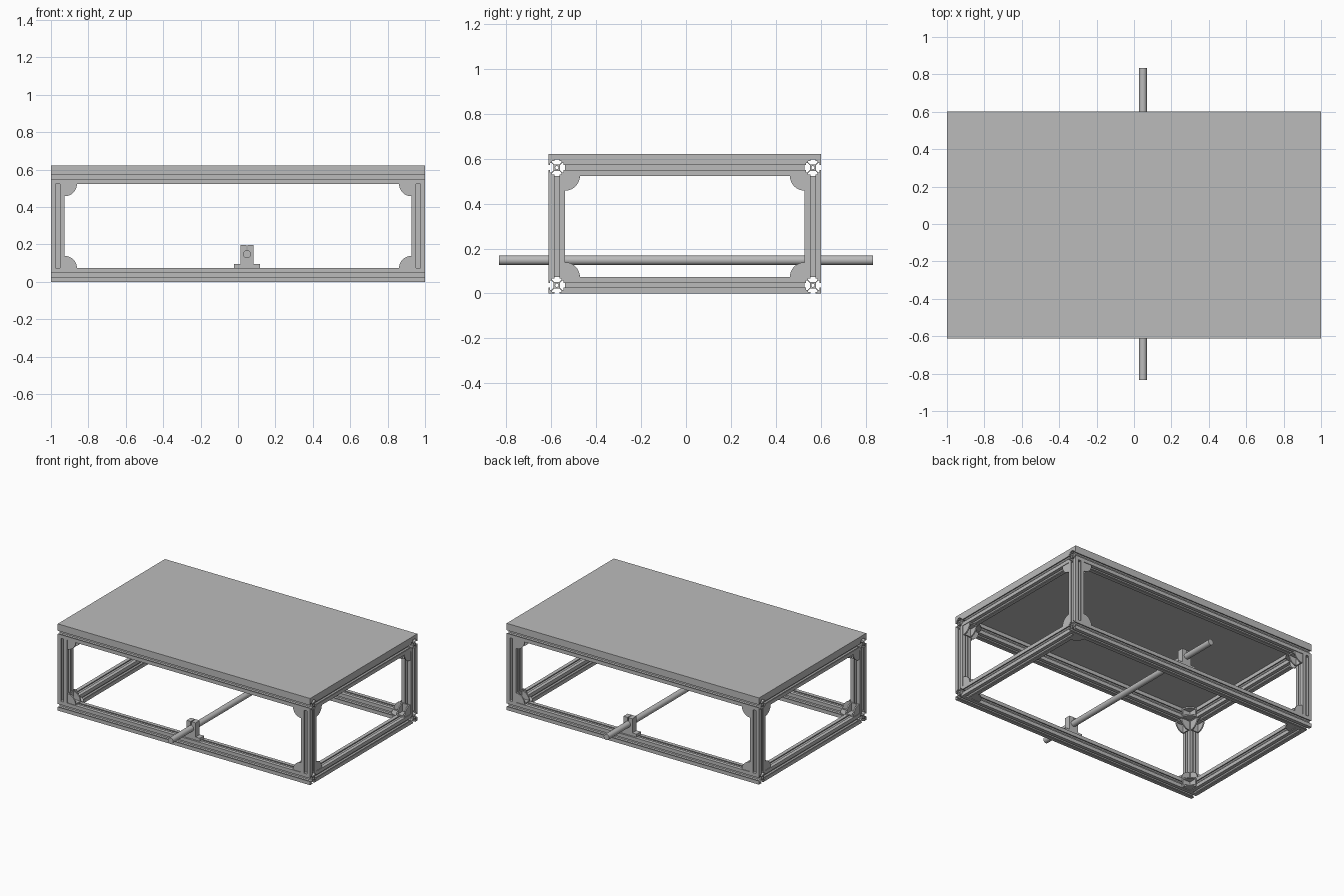
import bpy, bmesh, math
from mathutils import Matrix, Vector

cube = bpy.data.objects.get("Cube")
if cube:
    bpy.data.objects.remove(cube, do_unlink=True)

S = 0.073                  # beam section
H = S / 2
FRONT, BACK = -0.612, 0.602
MID_Y = (FRONT + BACK) / 2
FRAME_TOP, TOP = 0.597, 0.621
ROD_X, ROD_Z, ROD_R = 0.048, 0.148, 0.021

grey = bpy.data.materials.new("aluminium grey")
grey.use_nodes = True
colour = (0.5, 0.5, 0.5, 1)
grey.diffuse_color = colour
grey.node_tree.nodes["Principled BSDF"].inputs["Base Color"].default_value = colour


def place(name, mesh, matrix):
    if not mesh.materials:
        mesh.materials.append(grey)
    ob = bpy.data.objects.new(name, mesh)
    ob.matrix_world = matrix
    bpy.context.collection.objects.link(ob)
    return ob


def prism(loops, length):
    """Filled 2D outlines (inner loops become holes) extruded along local z."""
    curve = bpy.data.curves.new("outline", "CURVE")
    curve.dimensions = "2D"
    curve.fill_mode = "BOTH"
    curve.extrude = length / 2
    for loop in loops:
        spline = curve.splines.new("POLY")
        spline.points.add(len(loop) - 1)
        for point, (x, y) in zip(spline.points, loop):
            point.co = (x, y, 0, 1)
        spline.use_cyclic_u = True
        spline.use_smooth = False
    helper = bpy.data.objects.new("outline", curve)
    bpy.context.collection.objects.link(helper)
    graph = bpy.context.evaluated_depsgraph_get()
    mesh = bpy.data.meshes.new_from_object(helper.evaluated_get(graph))
    bpy.data.objects.remove(helper, do_unlink=True)
    return mesh


def arc(radius, start, end, steps):
    angles = [math.radians(start + (end - start) * i / steps) for i in range(steps + 1)]
    return [(radius * math.cos(a), radius * math.sin(a)) for a in angles]


def axes(a, b, origin):
    a, b = Vector(a), Vector(b)
    m = Matrix((a, b, a.cross(b))).transposed().to_4x4()
    m.translation = origin
    return m


def box(name, low, high):
    low, high = Vector(low), Vector(high)
    bm = bmesh.new()
    bmesh.ops.create_cube(bm, size=1)
    bmesh.ops.scale(bm, vec=high - low, verts=bm.verts)
    mesh = bpy.data.meshes.new(name)
    bm.to_mesh(mesh)
    bm.free()
    return place(name, mesh, Matrix.Translation((low + high) / 2))


# Slotted beam section: one quarter repeated four times, with a round bore
quarter = [(1, -1), (1, -0.3), (0.82, -0.3), (0.82, -0.58), (0.66, -0.58), (0.38, -0.3),
           (0.38, 0.3), (0.66, 0.58), (0.82, 0.58), (0.82, 0.3), (1, 0.3)]
section = []
for turn in range(4):
    c, s = round(math.cos(turn * math.pi / 2)), round(math.sin(turn * math.pi / 2))
    section += [(H * (x * c - y * s), H * (x * s + y * c)) for x, y in quarter]
bore = arc(0.2 * H, 0, 337.5, 15)

# Frame beams and posts
long_beam = prism([section, bore], 2)
cross_beam = prism([section, bore], BACK - FRONT - 2 * S)
post = prism([section, bore], FRAME_TOP - 2 * S)
X, Y, Z = (1, 0, 0), (0, 1, 0), (0, 0, 1)
rows = {"front": FRONT + H, "back": BACK - H}
columns = {"right": H - 1, "left": 1 - H}
levels = {"lower": H, "upper": FRAME_TOP - H}
for level, z in levels.items():
    for row, y in rows.items():
        place(f"{level}_{row}_beam", long_beam, axes(Y, Z, (0, y, z)))
    for column, x in columns.items():
        place(f"{level}_{column}_beam", cross_beam, axes(Z, X, (x, MID_Y, z)))
for row, y in rows.items():
    for column, x in columns.items():
        place(f"{row}_{column}_post", post, axes(X, Y, (x, y, FRAME_TOP / 2)))

# Corner bracket: two quarter-round cheeks on an angled base
R, T, W = 0.066, 0.009, 0.064
cheek = prism([[(0, 0)] + arc(R, 0, 90, 12)], T)
base = prism([[(0, 0), (R, 0), (R, T), (T, T), (T, R), (0, R)]], W - 2 * T)
bm = bmesh.new()
for mesh, offset in ((cheek, (T - W) / 2), (cheek, (W - T) / 2), (base, 0)):
    part = mesh.copy()
    part.transform(Matrix.Translation((0, 0, offset)))
    bm.from_mesh(part)
bracket = bpy.data.meshes.new("corner_bracket")
bm.to_mesh(bracket)
bm.free()

# Three brackets in each inside corner of the frame
for level, z in levels.items():
    dz = 1 if level == "lower" else -1
    for row, y in rows.items():
        dy = 1 if row == "front" else -1
        for column, x in columns.items():
            dx = 1 if column == "right" else -1
            tag = f"{level}_{row}_{column}_bracket"
            ax, ay, az = (dx, 0, 0), (0, dy, 0), (0, 0, dz)
            xi, yi, zi = x + dx * H, y + dy * H, z + dz * H
            place(tag + "_long", bracket, axes(ax, az, (xi, y, zi)))
            place(tag + "_cross", bracket, axes(ay, az, (x, yi, zi)))
            place(tag + "_flat", bracket, axes(ax, ay, (xi, yi, z)))

# Table top
box("table_top", (-1, FRONT, FRAME_TOP), (1, BACK, TOP))

# Rod supports: footed block with a clamping slit above the rod
half = [(0.069, S), (0.069, 0.095), (0.035, 0.095), (0.035, 0.196), (0.003, 0.196), (0.003, ROD_Z)]
outline = half + [(-x, z) for x, z in reversed(half)]
support = prism([outline], 0.047)
for row, y in rows.items():
    place(f"{row}_rod_support", support, axes(X, Z, (ROD_X, y, 0)))

# Guide rod
bpy.ops.mesh.primitive_cylinder_add(vertices=32, radius=ROD_R, depth=1.666,
                                    location=(ROD_X, 0, ROD_Z), rotation=(math.pi / 2, 0, 0))
rod = bpy.context.object
rod.name = "guide_rod"
rod.data.materials.append(grey)
bpy.ops.object.shade_smooth_by_angle()
